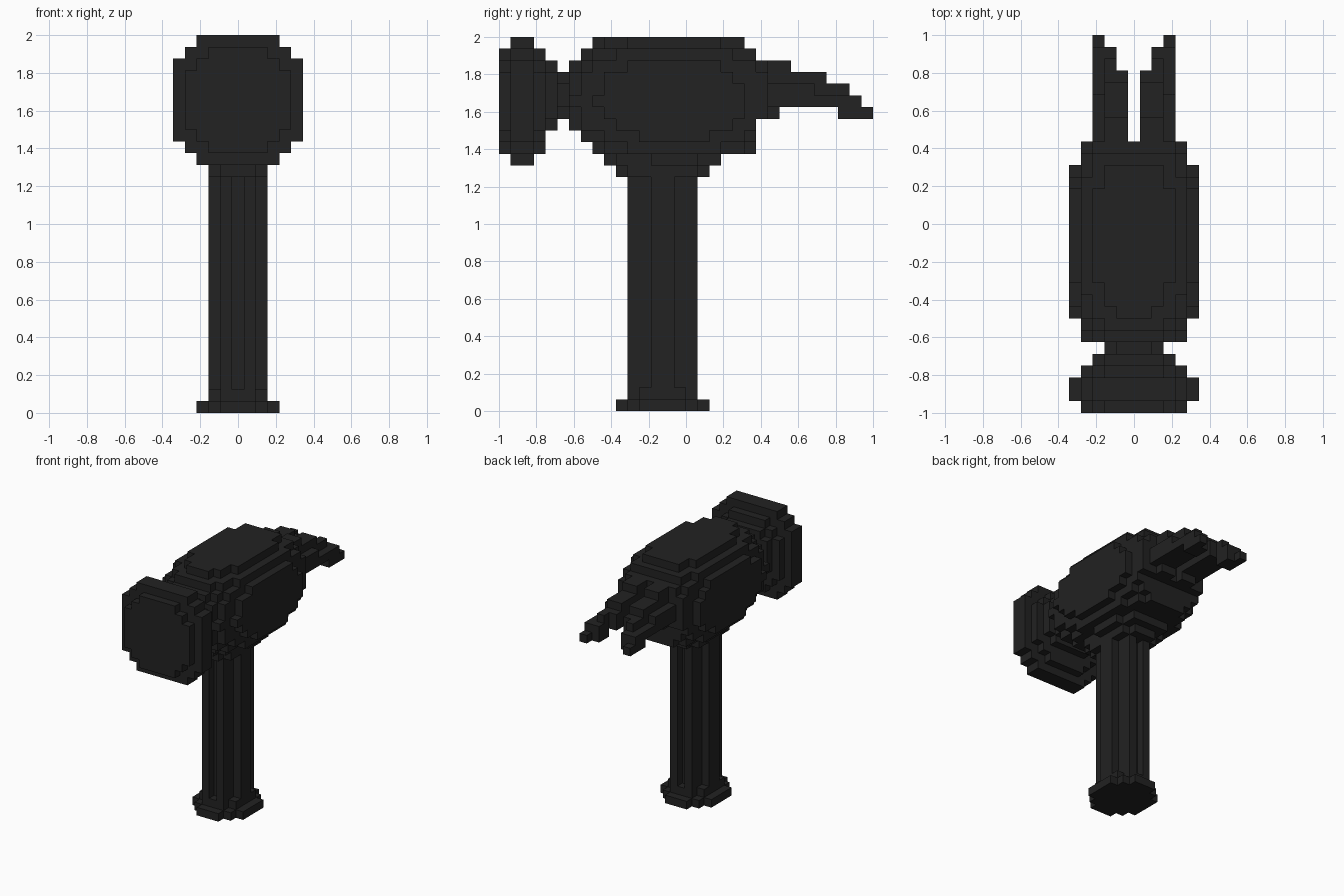
import bpy
import bmesh
from mathutils import Vector

VOXEL = 1 / 16

cube = bpy.data.objects.get("Cube")
if cube:
    bpy.data.objects.remove(cube, do_unlink=True)


def make_material(name, value):
    mat = bpy.data.materials.new(name)
    mat.use_nodes = True
    color = (value, value, value, 1)
    mat.diffuse_color = color
    mat.node_tree.nodes["Principled BSDF"].inputs["Base Color"].default_value = color
    return mat


charcoal = make_material("charcoal", 0.016)


def octagon_slice(j, half, low, high, cut):
    """Blocky disc across the head: columns i, rows low..high, stepped corners."""
    cells = set()
    for k in range(low, high + 1):
        edge = min(k - low, high - k)
        w = half - max(0, cut - edge)
        cells |= {(i, j, k) for i in range(-w, w + 1)}
    return cells


def column(spans, low, high):
    """Upright prism; spans gives the first and last row j for each |i|."""
    return {(s * i, j, k) for i, (a, b) in enumerate(spans) for s in (-1, 1)
            for j in range(a, b + 1) for k in range(low, high + 1)}


# Striking face with its rounded rim
striking_face = set()
for j, half, low, high in ((0, 4, 22, 30), (1, 5, 21, 31), (2, 5, 21, 31), (3, 4, 22, 30)):
    striking_face |= octagon_slice(j, half, low, high, 2)

# Narrow neck behind the face
neck = octagon_slice(4, 3, 24, 29, 1) | octagon_slice(5, 2, 25, 28, 1)

# Rounded head body: an ellipsoid trimmed by a stepped side outline
outline = {31: (8, 20), 30: (7, 21), 24: (6, 21), 23: (7, 21),
           22: (8, 21), 21: (9, 18), 20: (10, 17)}
head_body = set()
for k in range(20, 32):
    first, last = outline.get(k, (6, 22))
    for j in range(first, last + 1):
        for i in range(-5, 6):
            if i * i + (k - 26.2) ** 2 + 0.3 * (j - 14.4) ** 2 <= 37.6:
                head_body.add((i, j, k))

# Collar under the head
collar = column([(10, 17), (10, 17), (11, 16)], 20, 20) - head_body

# Split claw, stepping down and apart toward its tips
claw = set()
for j in range(22, 32):
    top = 29 if j < 25 else 28 if j < 28 else 27 if j < 30 else 56 - j
    low = 25 if j < 24 or j > 28 else 26
    gap = -1 if j < 23 else 0 if j < 29 else 1 if j < 31 else 2
    for i in range(-3, 4):
        if abs(i) <= gap:
            continue
        outer = abs(i) == 3
        roof = min(top, 27 if j < 27 else 26) if outer else top
        floor = 26 if outer and j < 24 else low
        claw |= {(i, j, k) for k in range(floor, roof + 1)}
claw -= head_body

# Fluted handle, its foot ring and the flared pommel
handle = column([(12, 15), (11, 16), (13, 14)], 2, 20) - head_body - collar
foot_ring = column([(11, 16), (11, 16), (12, 15)], 1, 1)
pommel = column([(10, 17), (10, 17), (11, 16), (12, 15)], 0, 0)

parts = {"striking_face": striking_face, "neck": neck, "head_body": head_body,
         "collar": collar, "claw": claw, "handle": handle,
         "foot_ring": foot_ring, "pommel": pommel}
solid = set().union(*parts.values())


def build(name, cells):
    """Skin the exposed sides of a block part and merge flat areas."""
    bm = bmesh.new()
    for cell in sorted(cells):
        center = Vector((cell[0], cell[1] - 15.5, cell[2] + 0.5)) * VOXEL
        for axis in range(3):
            for sign in (-1, 1):
                near = list(cell)
                near[axis] += sign
                if tuple(near) in solid:
                    continue
                n, u, v = Vector(), Vector(), Vector()
                n[axis] = sign * VOXEL / 2
                u[(axis + 1) % 3] = VOXEL / 2
                v[(axis + 2) % 3] = sign * VOXEL / 2
                corners = (-u - v, u - v, u + v, v - u)
                bm.faces.new([bm.verts.new(center + n + c) for c in corners])
    bmesh.ops.remove_doubles(bm, verts=bm.verts, dist=VOXEL / 100)
    bmesh.ops.dissolve_limit(bm, angle_limit=0.01, verts=bm.verts, edges=bm.edges)
    mesh = bpy.data.meshes.new(name)
    bm.to_mesh(mesh)
    bm.free()
    mesh.materials.append(charcoal)
    bpy.context.collection.objects.link(bpy.data.objects.new(name, mesh))


for part_name, part_cells in parts.items():
    build(part_name, part_cells)
